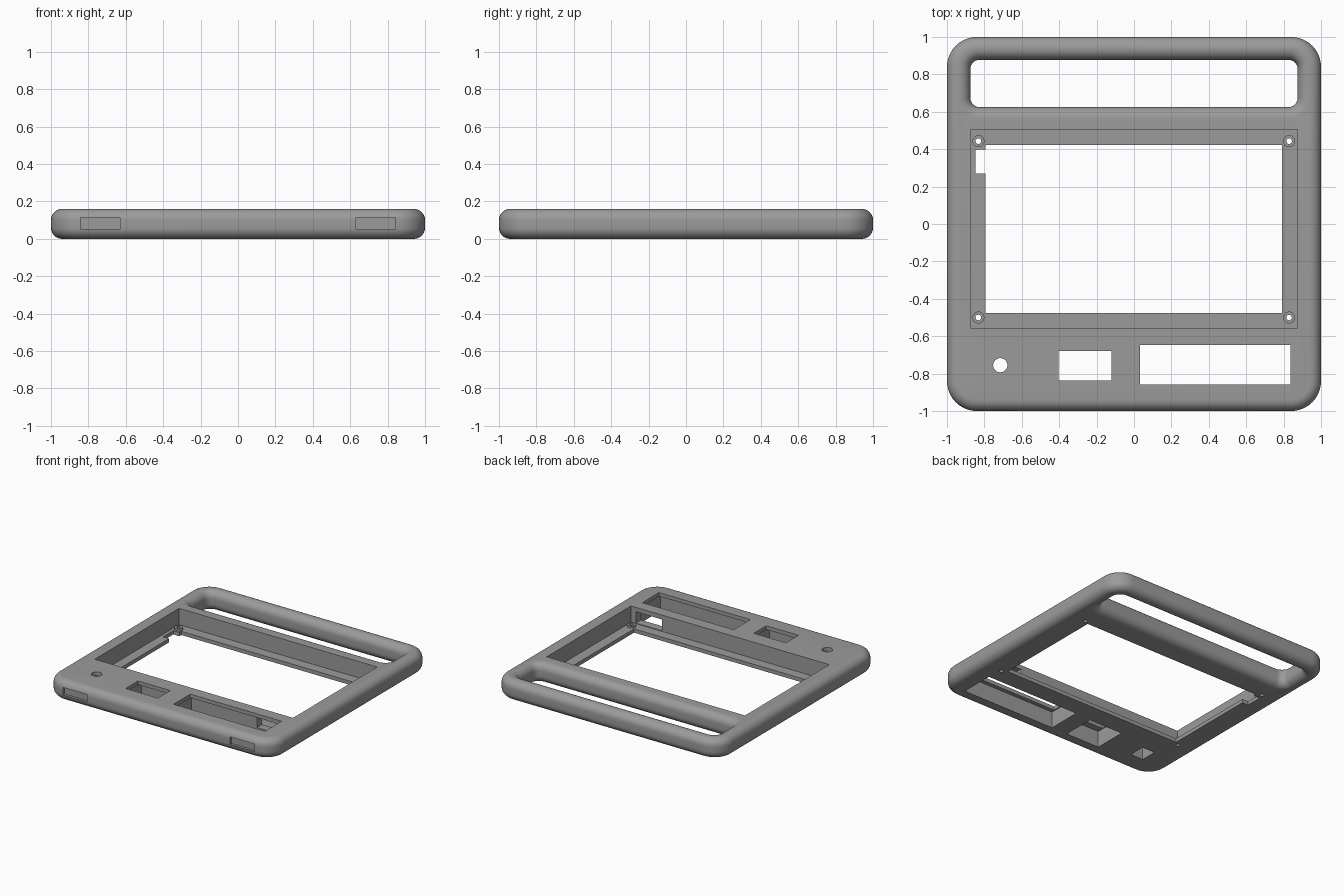
import bpy, bmesh, math

if "Cube" in bpy.data.objects:
    bpy.data.objects.remove(bpy.data.objects["Cube"])

H = 0.16      # panel thickness
R = 0.06      # edge rounding

grey = bpy.data.materials.new("grey plastic")
grey.diffuse_color = (0.33, 0.33, 0.33, 1)
grey.use_nodes = True
grey.node_tree.nodes["Principled BSDF"].inputs["Base Color"].default_value = grey.diffuse_color


def new_object(name, bm):
    bmesh.ops.recalc_face_normals(bm, faces=bm.faces)
    me = bpy.data.meshes.new(name)
    bm.to_mesh(me)
    bm.free()
    me.materials.append(grey)
    ob = bpy.data.objects.new(name, me)
    bpy.context.collection.objects.link(ob)
    return ob


def ring(x0, x1, y0, y1, r, grow, z, n=10):
    """Rounded rectangle, grown outward by an amount, at height z."""
    pts = []
    for k, (cx, cy) in enumerate([(x1 - r, y1 - r), (x0 + r, y1 - r), (x0 + r, y0 + r), (x1 - r, y0 + r)]):
        for i in range(n + 1):
            a = math.pi / 2 * (k + i / n)
            pts.append((cx + (r + grow) * math.cos(a), cy + (r + grow) * math.sin(a), z))
    return pts


def loft(name, rings):
    bm = bmesh.new()
    loops = [[bm.verts.new(p) for p in pts] for pts in rings]
    n = len(loops[0])
    for a, b in zip(loops, loops[1:]):
        for i in range(n):
            bm.faces.new((a[i], a[(i + 1) % n], b[(i + 1) % n], b[i]))
    bm.faces.new(loops[0][::-1])
    bm.faces.new(loops[-1])
    return new_object(name, bm)


def box(name, x0, x1, y0, y1, z0, z1):
    return loft(name, [[(x0, y0, z), (x1, y0, z), (x1, y1, z), (x0, y1, z)] for z in (z0, z1)])


def cylinder(name, x, y, r, z0, z1, n=32):
    t = 2 * math.pi / n
    return loft(name, [[(x + r * math.cos(i * t), y + r * math.sin(i * t), z) for i in range(n)]
                       for z in (z0, z1)])


def combine(target, other, op='DIFFERENCE'):
    m = target.modifiers.new("bool", 'BOOLEAN')
    m.operation, m.object, m.solver = op, other, 'EXACT'
    bpy.context.view_layer.objects.active = target
    bpy.ops.object.modifier_apply(modifier=m.name)
    bpy.data.objects.remove(other, do_unlink=True)


# rounded edge profile: (inset, height) from bottom to top
half = [(R - R * math.sin(a), R - R * math.cos(a)) for a in [math.pi / 2 * i / 8 for i in range(9)]]
profile = half + [(d, H - z) for d, z in reversed(half)]

# main panel with rounded corners and edges
body = loft("frame", [ring(-1, 1, -1, 1, 0.16, -d, z) for d, z in profile])

# carry handle opening with rounded lips
hole = [(R, -0.02)] + profile + [(R, H + 0.02)]
combine(body, loft("handle_cut", [ring(-0.875, 0.875, 0.625, 0.878, 0.05, d, z) for d, z in hole]))

# screen recess, window and cable notch
combine(body, box("recess_cut", -0.873, 0.873, -0.555, 0.505, 0.03, 0.3))
combine(body, box("window_cut", -0.795, 0.79, -0.475, 0.422, -0.1, 0.1))
combine(body, box("notch_cut", -0.848, -0.78, 0.27, 0.397, -0.1, 0.1))

# control openings through the top, each with a wider pocket underneath
TOP = 0.13
combine(body, box("display_cut", 0.033, 0.838, -0.858, -0.648, -0.1, 0.3))
combine(body, box("display_pocket", 0.025, 0.846, -0.89, -0.62, -0.1, TOP))
combine(body, box("switch_cut", -0.404, -0.12, -0.837, -0.68, -0.1, 0.3))
combine(body, box("switch_pocket", -0.41, -0.114, -0.89, -0.63, -0.1, TOP))
combine(body, cylinder("button_cut", -0.715, -0.755, 0.038, -0.1, 0.3))
combine(body, box("button_pocket", -0.77, -0.66, -0.82, -0.69, -0.1, TOP))

# cable passage from recess to display pocket
combine(body, box("passage_cut", 0.6, 0.83, -0.7, -0.54, 0.035, 0.125))

# shallow front slots
for s in (-1, 1):
    x0, x1 = sorted((s * 0.63, s * 0.843))
    combine(body, box("slot_cut", x0, x1, -1.1, -0.98, 0.053, 0.113))

# screw bosses in the recess corners
for x in (-0.832, 0.829):
    for y in (-0.5, 0.443):
        combine(body, cylinder("boss", x, y, 0.032, 0.01, 0.045), 'UNION')
        combine(body, cylinder("screw_cut", x, y, 0.015, -0.1, 0.1, 20))

bpy.ops.object.select_all(action='DESELECT')
body.select_set(True)
bpy.context.view_layer.objects.active = body
bpy.ops.object.shade_smooth_by_angle(angle=math.radians(30))
